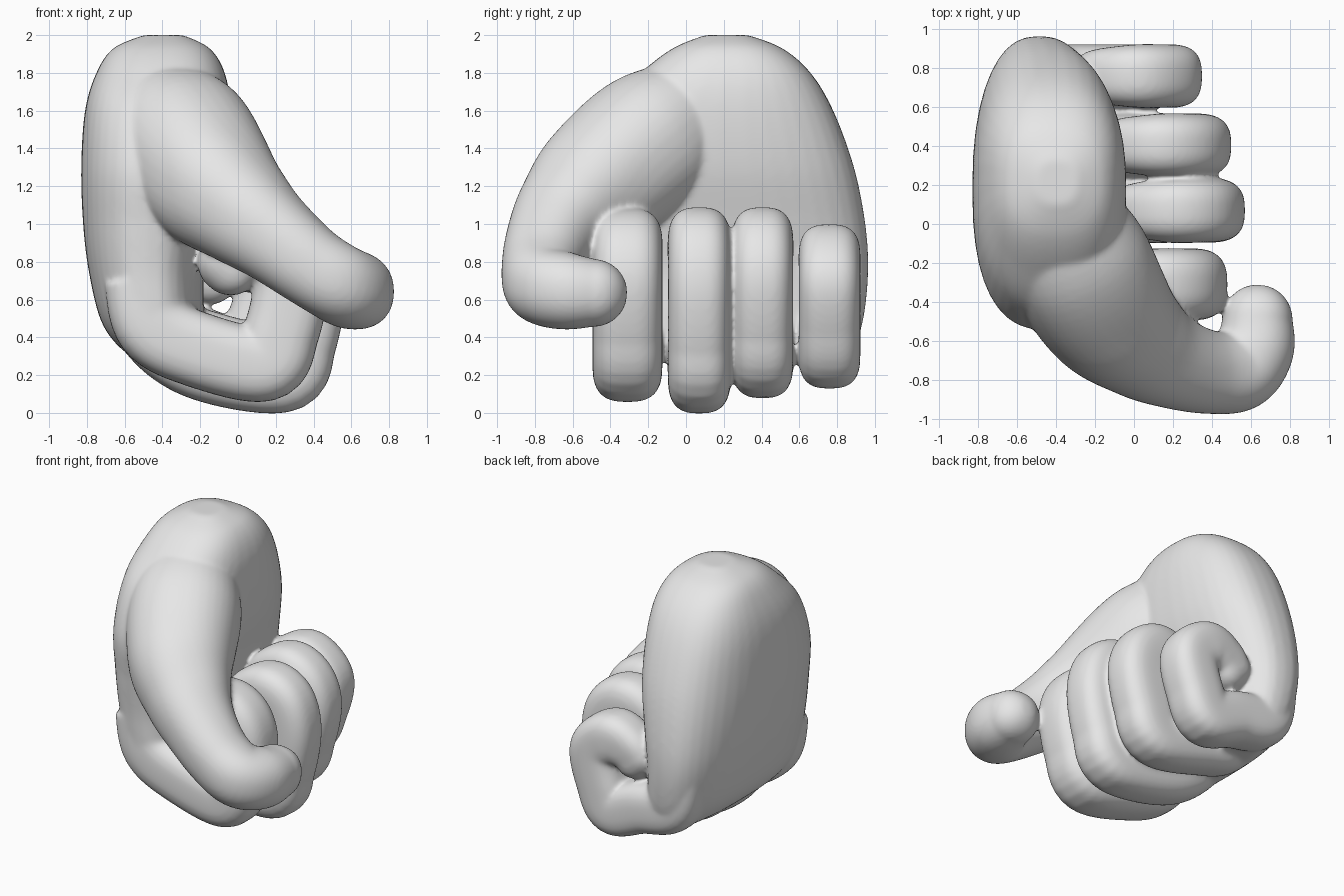
import bpy, bmesh, math
from mathutils import Vector

if "Cube" in bpy.data.objects:
    bpy.data.objects.remove(bpy.data.objects["Cube"], do_unlink=True)

clay = bpy.data.materials.new("plain_grey")
clay.use_nodes = True
GREY = (0.8, 0.8, 0.8, 1)
clay.diffuse_color = GREY
clay.node_tree.nodes["Principled BSDF"].inputs["Base Color"].default_value = GREY


def spline(keys, steps=8):
    """Catmull-Rom through keys of (x, y, z, radius_n, radius_b)."""
    pad = [keys[0]] + keys + [keys[-1]]
    out = []
    for a, b, c, d in zip(pad, pad[1:], pad[2:], pad[3:]):
        for s in range(steps):
            t = s / steps
            out.append([0.5 * (2 * q + (r - p) * t + (2 * p - 5 * q + 4 * r - u) * t * t
                               + (3 * q - p - 3 * r + u) * t ** 3)
                        for p, q, r, u in zip(a, b, c, d)])
    out.append(list(keys[-1]))
    return out


def sweep(name, keys, ref, power, upright=False, round_end=True, sides=40):
    """Loft a superellipse section along a smooth path."""
    pts = spline(keys)
    rings = []
    for i, p in enumerate(pts):
        before, after = pts[max(i - 1, 0)], pts[min(i + 1, len(pts) - 1)]
        tangent = (Vector(after[:3]) - Vector(before[:3])).normalized()
        if upright:
            tangent = Vector((0, 0, 1))
        rings.append((Vector(p[:3]), tangent, p[3], p[4]))
    if round_end:
        centre, tangent, rn, rb = rings[-1]
        for k in range(1, 8):
            a = k / 8 * math.pi / 2
            rings.append((centre + tangent * min(rn, rb) * math.sin(a), tangent,
                          rn * math.cos(a), rb * math.cos(a)))
    bm = bmesh.new()
    loops = []
    for centre, tangent, rn, rb in rings:
        b = (ref - tangent * ref.dot(tangent)).normalized()
        n = b.cross(tangent)
        loop = []
        for j in range(sides):
            a = math.tau * j / sides
            c, s = math.cos(a), math.sin(a)
            u = math.copysign(abs(c) ** (2 / power), c) * rn
            v = math.copysign(abs(s) ** (2 / power), s) * rb
            loop.append(bm.verts.new(centre + n * u + b * v))
        loops.append(loop)
    for lo, hi in zip(loops, loops[1:]):
        for j in range(sides):
            k = (j + 1) % sides
            bm.faces.new((lo[j], lo[k], hi[k], hi[j]))
    bm.faces.new(loops[0])
    bm.faces.new(loops[-1])
    bmesh.ops.recalc_face_normals(bm, faces=bm.faces)
    mesh = bpy.data.meshes.new(name)
    bm.to_mesh(mesh)
    bm.free()
    mesh.materials.append(clay)
    obj = bpy.data.objects.new(name, mesh)
    bpy.context.collection.objects.link(obj)
    return obj


# Palm: horizontal sections given as height, x range, y range
sections = [
    (0.27, -0.52, -0.25, -0.35, 0.80),
    (0.36, -0.64, -0.19, -0.45, 0.89),
    (0.50, -0.73, -0.18, -0.49, 0.94),
    (0.75, -0.79, -0.18, -0.50, 0.965),
    (1.00, -0.82, -0.13, -0.52, 0.95),
    (1.30, -0.83, -0.06, -0.54, 0.89),
    (1.60, -0.81, -0.04, -0.43, 0.78),
    (1.80, -0.75, -0.07, -0.24, 0.66),
    (1.93, -0.66, -0.15, -0.07, 0.51),
    (2.00, -0.50, -0.29, 0.10, 0.33),
]
palm = sweep("palm",
             [((x0 + x1) / 2, (y0 + y1) / 2, z, (x1 - x0) / 2, (y1 - y0) / 2)
              for z, x0, x1, y0, y1 in sections],
             Vector((0, 1, 0)), 2.5, upright=True, round_end=False)

# Thumb with its fleshy base, tip bent inward
thumb_path = [
    (-0.42, 0.10, 1.62, 0.28), (-0.30, -0.17, 1.45, 0.37),
    (-0.14, -0.45, 1.22, 0.35), (0.04, -0.62, 1.05, 0.285),
    (0.20, -0.71, 0.92, 0.24), (0.38, -0.76, 0.78, 0.215),
    (0.54, -0.75, 0.68, 0.21), (0.62, -0.63, 0.645, 0.205),
    (0.635, -0.49, 0.635, 0.18),
]
thumb = sweep("thumb", [(x, y, z, r, r) for x, y, z, r in thumb_path],
              Vector((0, 0, 1)), 2.2)


# Curled fingers: y centre, half width, foremost x, bottom, top, thickness
def finger(name, y, w, x, b, t, r):
    path = [(-0.52, 0.72, 0.95), (-0.45, 0.46, 1), (-0.2, b + r + 0.07, 1),
            (x - r - 0.14, b + r, 1), (x - r - 0.05, b + r + 0.17, 1),
            (x - r, (b + t) / 2 + 0.1, 1), (x - r - 0.04, t - r - 0.06, 1),
            (x - r - 0.15, t - r, 1), (x - r - 0.27, t - r - 0.04, 0.92),
            (x - r - 0.33, t - r - 0.1, 0.85)]
    return sweep(name, [(px, y, pz, r * s, w * s) for px, pz, s in path],
                 Vector((0, 1, 0)), 2.8)


fingers = [
    finger("index_finger", -0.31, 0.185, 0.48, 0.06, 1.085, 0.20),
    finger("middle_finger", 0.07, 0.166, 0.57, 0.00, 1.09, 0.20),
    finger("ring_finger", 0.405, 0.163, 0.50, 0.08, 1.09, 0.20),
    finger("little_finger", 0.76, 0.163, 0.35, 0.13, 1.00, 0.18),
]

# Fuse the parts into one smooth skin
bpy.ops.object.select_all(action="DESELECT")
for part in [palm, thumb] + fingers:
    part.select_set(True)
bpy.context.view_layer.objects.active = palm
bpy.ops.object.join()
hand = bpy.context.view_layer.objects.active
hand.name = "clenched_hand"
skin = hand.modifiers.new("skin", "REMESH")
skin.mode = "VOXEL"
skin.voxel_size = 0.014
skin.use_smooth_shade = True
soften = hand.modifiers.new("soften", "SMOOTH")
soften.factor = 0.5
soften.iterations = 12
